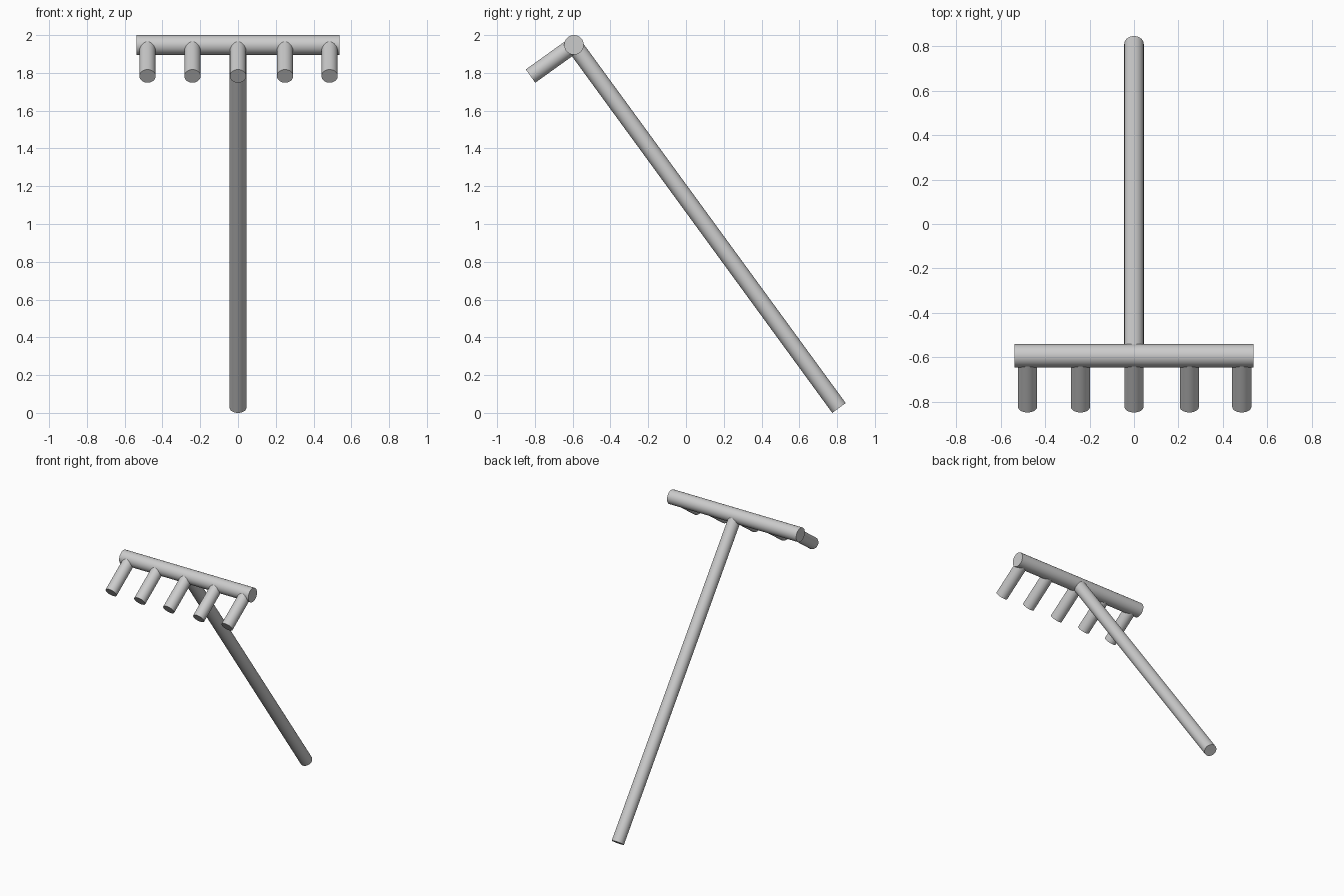
import bpy
from mathutils import Vector

cube = bpy.data.objects.get("Cube")
if cube:
    bpy.data.objects.remove(cube, do_unlink=True)

grey = bpy.data.materials.new("light_grey")
grey.use_nodes = True
colour = (0.6, 0.6, 0.6, 1)
grey.diffuse_color = colour
grey.node_tree.nodes["Principled BSDF"].inputs["Base Color"].default_value = colour


def rod(name, start, end, radius):
    """Smooth round rod with flat ends between two points."""
    start, end = Vector(start), Vector(end)
    axis = end - start
    bpy.ops.mesh.primitive_cylinder_add(
        vertices=32, radius=radius, depth=axis.length, location=(start + end) / 2,
        rotation=axis.to_track_quat('Z', 'Y').to_euler())
    obj = bpy.context.object
    obj.name = name
    obj.data.materials.append(grey)
    bpy.ops.object.shade_smooth_by_angle()
    return obj


HEAD_Y, HEAD_Z = -0.593, 1.948
HALF_WIDTH = 0.537

# Crossbar of the rake head
rod("head_bar", (-HALF_WIDTH, HEAD_Y, HEAD_Z), (HALF_WIDTH, HEAD_Y, HEAD_Z), 0.052)

# Long slanted handle
rod("handle", (0, HEAD_Y, HEAD_Z), (0, 0.81, 0.026), 0.044)

# Teeth, square to the handle
for i, x in enumerate((-0.479, -0.241, 0, 0.249, 0.485)):
    rod(f"tooth_{i + 1}", (x, HEAD_Y, HEAD_Z), (x, -0.823, 1.783), 0.043)
